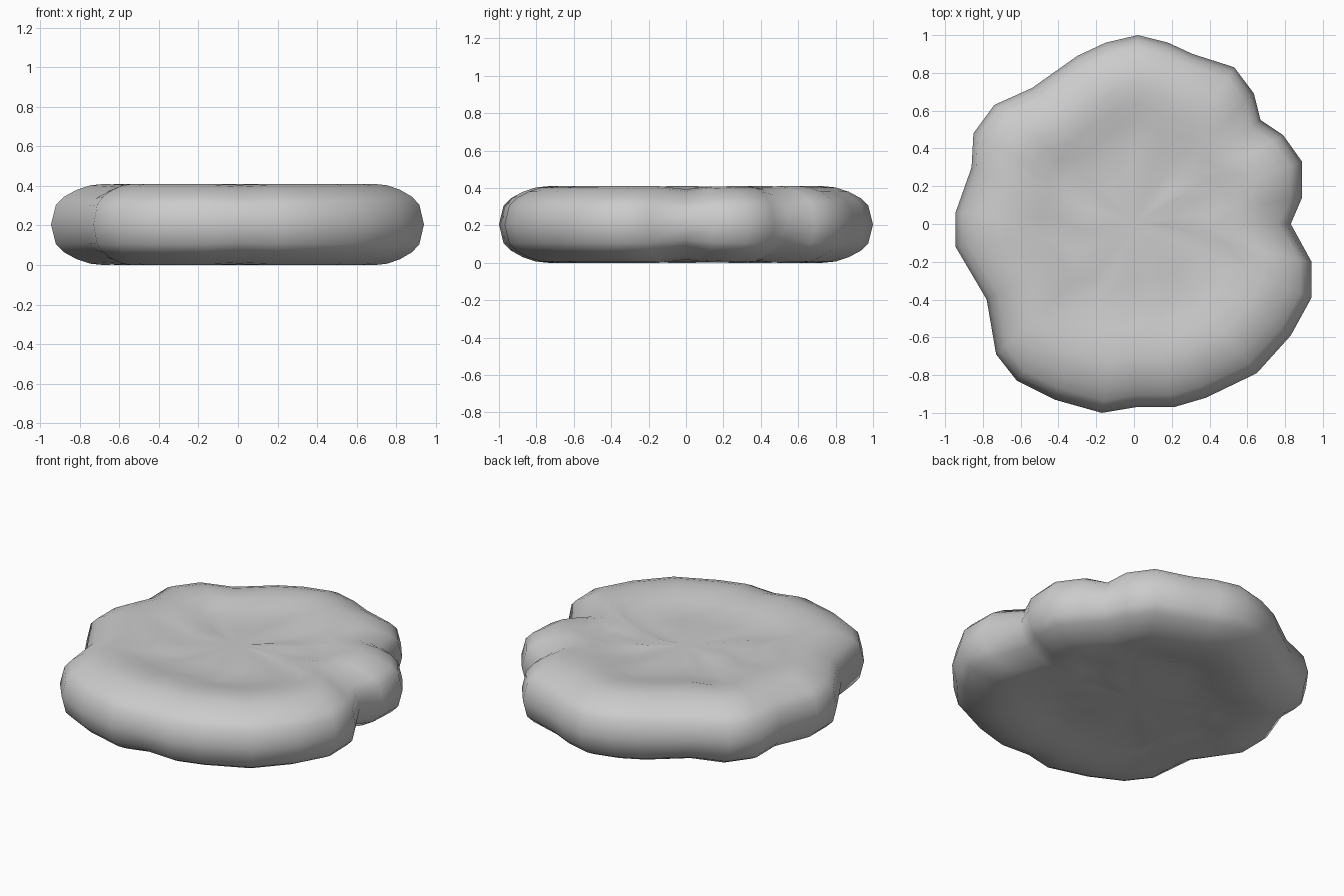
import bpy, bmesh, math, random

if "Cube" in bpy.data.objects:
    bpy.data.objects.remove(bpy.data.objects["Cube"])

random.seed(4)

# Lumpy outline seen from above, counterclockwise
OUTLINE = [(.83, 0), (.89, .14), (.89, .33), (.79, .47), (.67, .55), (.635, .69),
           (.53, .83), (.31, .90), (.18, .96), (.02, 1), (-.15, .96), (-.30, .89),
           (-.54, .72), (-.74, .63), (-.85, .48), (-.86, .30), (-.945, .06),
           (-.945, -.12), (-.78, -.40), (-.73, -.69), (-.62, -.83), (-.42, -.93),
           (-.17, -1), (.01, -.97), (.21, -.97), (.38, -.92), (.65, -.79),
           (.83, -.59), (.94, -.39), (.94, -.20)]
# Height factor of the rim at the notches between lobes
PINCH = {0: .82, 1: .95, 4: .87, 12: .95, 15: .95, 18: .93, 23: .95}
# Rounded rim and dished middle: (inset from edge, half height)
PROFILE = [(.025, .10), (.065, .14), (.13, .175), (.20, .198), (.27, .205),
           (.36, .198), (.45, .18), (.55, .165), (.68, .165)]
MID = .205

bm = bmesh.new()
n = len(OUTLINE)


def ring(inset, height, side):
    verts = []
    for i, (x, y) in enumerate(OUTLINE):
        k = 1 - inset / math.hypot(x, y)
        fade = max(0, 1 - inset / .5)
        h = height * (1 - (1 - PINCH.get(i, 1)) * fade)
        if inset > .4:
            h += random.uniform(-.008, .008)
        verts.append(bm.verts.new((x * k, y * k, MID + side * h)))
    return verts


def bridge(a, b, side):
    for i in range(n):
        j = (i + 1) % n
        quad = (a[i], a[j], b[j], b[i])
        bm.faces.new(quad if side > 0 else quad[::-1])


# Edge loop, then matching top and bottom surfaces
edge = ring(0, 0, 1)
for side in (1, -1):
    last = edge
    for inset, height in PROFILE:
        new = ring(inset, height, side)
        bridge(last, new, side)
        last = new
    centre = bm.verts.new((0, 0, MID + side * .17))
    for i in range(n):
        tri = (last[i], last[(i + 1) % n], centre)
        bm.faces.new(tri if side > 0 else tri[::-1])

bmesh.ops.recalc_face_normals(bm, faces=bm.faces)
for f in bm.faces:
    f.smooth = True
mesh = bpy.data.meshes.new("lumpy_patty")
bm.to_mesh(mesh)
bm.free()
bpy.context.collection.objects.link(bpy.data.objects.new("lumpy_patty", mesh))
